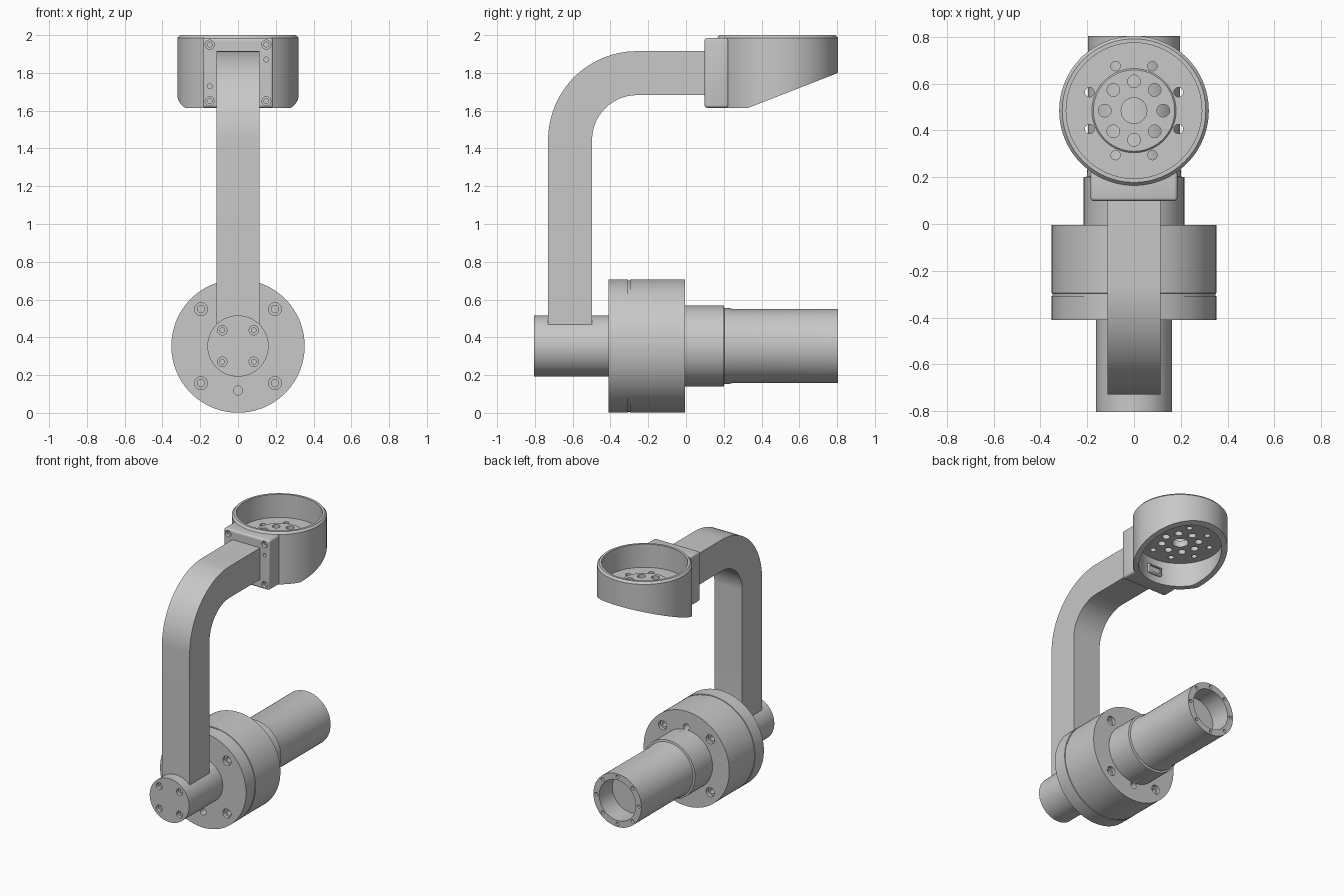
import bpy, bmesh
from math import cos, sin, pi, radians

cube = bpy.data.objects.get("Cube")
if cube:
    bpy.data.objects.remove(cube, do_unlink=True)

grey = bpy.data.materials.new("light_grey_metal")
grey.use_nodes = True
colour = (0.58, 0.58, 0.58, 1)
grey.diffuse_color = colour
grey.node_tree.nodes["Principled BSDF"].inputs["Base Color"].default_value = colour


def lathe(bm, profile, axis="y", centre=(0, 0, 0), seg=96):
    """Spin (radius, offset) points, starting and ending on the axis."""
    cx, cy, cz = centre
    rings = []
    for r, t in profile:
        ring = []
        for i in range(seg if r > 0 else 1):
            a = 2 * pi * i / seg
            u, v = r * cos(a), r * sin(a)
            p = (cx + u, cy + t, cz + v) if axis == "y" else (cx + u, cy + v, cz + t)
            ring.append(bm.verts.new(p))
        rings.append(ring)
    for a, b in zip(rings, rings[1:]):
        for i in range(seg):
            j = (i + 1) % seg
            quad = [a[i % len(a)], a[j % len(a)], b[j % len(b)], b[i % len(b)]]
            bm.faces.new(list(dict.fromkeys(quad)))


def prism(bm, outline, half_width):
    """Closed solid with a (y, z) outline, spanning x."""
    left, right = [[bm.verts.new((x, y, z)) for y, z in outline]
                   for x in (half_width, -half_width)]
    bm.faces.new(left)
    bm.faces.new(right[::-1])
    for i in range(len(outline)):
        bm.faces.new([left[i - 1], right[i - 1], right[i], left[i]])


def box(bm, size, centre, bevel=0):
    verts = bmesh.ops.create_cube(bm, size=1)["verts"]
    bmesh.ops.scale(bm, vec=size, verts=verts)
    bmesh.ops.translate(bm, vec=centre, verts=verts)
    if bevel:
        bmesh.ops.bevel(bm, geom=bm.edges[:], offset=bevel, segments=4,
                        profile=0.5, affect="EDGES")


def make(name, build):
    bm = bmesh.new()
    build(bm)
    bmesh.ops.recalc_face_normals(bm, faces=bm.faces[:])
    mesh = bpy.data.meshes.new(name)
    bm.to_mesh(mesh)
    bm.free()
    mesh.materials.append(grey)
    ob = bpy.data.objects.new(name, mesh)
    bpy.context.scene.collection.objects.link(ob)
    return ob


def cut(target, build):
    """Subtract a temporary solid from the target."""
    tool = make("cutter", build)
    mod = target.modifiers.new("cut", "BOOLEAN")
    mod.operation, mod.object, mod.solver = "DIFFERENCE", tool, "EXACT"
    graph = bpy.context.evaluated_depsgraph_get()
    mesh = bpy.data.meshes.new_from_object(target.evaluated_get(graph))
    target.modifiers.clear()
    target.data = mesh
    bpy.data.objects.remove(tool, do_unlink=True)


def rod(r, a, b):
    return [(0, a), (r, a), (r, b), (0, b)]


def counterbore(R, r, d):
    """Stepped screw hole running inward along direction d."""
    return [(0, -.02 * d), (R, -.02 * d), (R, .025 * d), (r, .025 * d), (r, .07 * d), (0, .07 * d)]


def circle(n, radius, start=0.0):
    return [(radius * cos(start + 2 * pi * i / n), radius * sin(start + 2 * pi * i / n))
            for i in range(n)]


AXIS_Z = 0.354
FRONT, BACK = -0.41, -0.005

# Motor body: grooved flange, collar and tube
body = make("motor_body", lambda bm: lathe(bm, [
    (0, FRONT), (.353, FRONT), (.353, -.308), (.348, -.307), (.348, -.297), (.352, -.296),
    (.352, BACK), (.215, BACK), (.215, .2), (.201, .203), (.2, .23), (.196, .25),
    (.197, .805), (0, .805)], centre=(0, 0, AXIS_Z)))


def body_holes(bm):
    for x, z in circle(4, .277, pi / 4):
        lathe(bm, counterbore(.034, .02, 1), centre=(x, FRONT, AXIS_Z + z), seg=24)
        lathe(bm, counterbore(.034, .02, -1), centre=(x, BACK, AXIS_Z + z), seg=24)
    for s in (-1, 1):
        z = AXIS_Z + s * .235
        lathe(bm, rod(.024, FRONT - .02, FRONT + .06), centre=(0, 0, z), seg=24)
        lathe(bm, rod(.024, BACK - .06, .065), centre=(0, 0, z), seg=24)
    # Tube bore and its ring of screw holes
    lathe(bm, rod(.15, .65, .85), centre=(0, 0, AXIS_Z))
    for x, z in circle(8, .174):
        lathe(bm, rod(.012, .76, .85), centre=(x, 0, AXIS_Z + z), seg=16)


cut(body, body_holes)

# Front hub carrying the arm
hub = make("front_hub", lambda bm: lathe(bm, rod(.162, -.805, FRONT + .02), centre=(0, 0, AXIS_Z)))


def hub_holes(bm):
    for x, z in circle(4, .118, pi / 4):
        lathe(bm, counterbore(.025, .013, 1), centre=(x, -.805, AXIS_Z + z), seg=24)


cut(hub, hub_holes)

# Bent arm
arc = [radians(180 - 90 * i / 24) for i in range(25)]
outer = [(-.26 + .47 * cos(a), 1.445 + .47 * sin(a)) for a in arc]
inner = [(-.26 + .237 * cos(a), 1.445 + .237 * sin(a)) for a in reversed(arc)]
arm = make("bent_arm", lambda bm: prism(
    bm, [(-.73, .46)] + outer + [(.12, 1.915), (.12, 1.682)] + inner + [(-.497, .46)], .114))

# Cup hollow above and below a floor, with its underside sliced at a slant
CUP = (0, .485, 0)


def cup_shell(bm):
    lathe(bm, [(0, 1.793), (.28, 1.793), (.28, 1.615), (.32, 1.615), (.32, 1.985), (.307, 2),
               (.29, 2), (.29, 1.828), (.18, 1.828), (.18, 1.834), (.174, 1.84), (0, 1.84)],
          "z", CUP)
    bmesh.ops.bisect_plane(bm, geom=bm.verts[:] + bm.edges[:] + bm.faces[:],
                           plane_co=(0, .33, 1.615), plane_no=(0, -.185, .475),
                           clear_inner=True)
    bmesh.ops.holes_fill(bm, edges=[e for e in bm.edges if e.is_boundary], sides=0)


def floor_holes(bm):
    # Centre, inner ring and outer ring
    through = [(0, 0, .055)]
    through += [(x, y, .027) for x, y in circle(8, .125)]
    through += [(x, y, .02) for x, y in circle(8, .206, pi / 8)]
    for x, y, r in through:
        lathe(bm, rod(r, 1.75, 1.9), "z", (x, CUP[1] + y, 0), 32)


cup = make("mounting_cup", cup_shell)
cut(cup, floor_holes)

# Mounting plate hollowed to fit the cup wall
plate = make("mounting_plate", lambda bm: box(bm, (.372, .128, .37), (0, .162, 1.8), .015))
cut(plate, lambda bm: lathe(bm, rod(.305, 1.5, 2.1), "z", CUP))


def plate_holes(bm):
    for x in (-.15, .15):
        for z in (1.65, 1.95):
            lathe(bm, counterbore(.024, .013, 1), centre=(x, .098, z), seg=24)
        lathe(bm, rod(.013, .05, .15), centre=(x, 0, 1.8 + x * .47), seg=16)


cut(plate, plate_holes)

# Small socket on the inner front wall of the cup
socket = make("cable_socket", lambda bm: box(bm, (.12, .03, .065), (0, .212, 1.7), .008))
cut(socket, lambda bm: box(bm, (.095, .03, .04), (0, .232, 1.7)))

# Smooth curved surfaces, keep machined edges crisp
for ob in (body, hub, arm, cup, plate, socket):
    bpy.ops.object.select_all(action="DESELECT")
    ob.select_set(True)
    bpy.context.view_layer.objects.active = ob
    bpy.ops.object.shade_smooth_by_angle(angle=radians(30))
